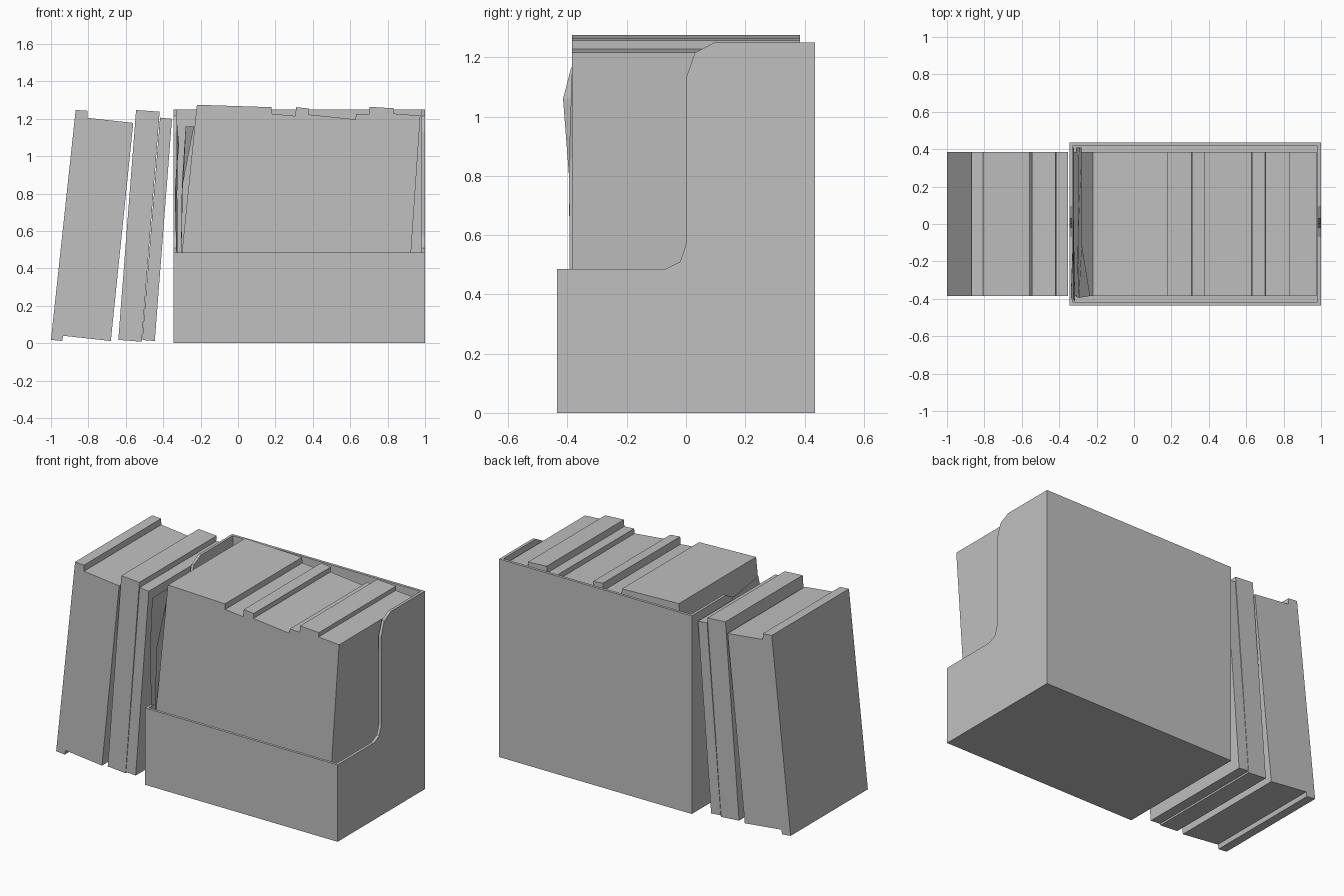
import bpy, bmesh

if "Cube" in bpy.data.objects:
    bpy.data.objects.remove(bpy.data.objects["Cube"], do_unlink=True)

GREY = (0.53, 0.53, 0.53, 1)
mat = bpy.data.materials.new("plain grey")
mat.use_nodes = True
mat.diffuse_color = GREY
mat.node_tree.nodes["Principled BSDF"].inputs["Base Color"].default_value = GREY


def finish(name, bm):
    bmesh.ops.recalc_face_normals(bm, faces=bm.faces)
    mesh = bpy.data.meshes.new(name)
    bm.to_mesh(mesh)
    bm.free()
    mesh.materials.append(mat)
    obj = bpy.data.objects.new(name, mesh)
    bpy.context.collection.objects.link(obj)
    return obj


def prism(name, outline, lo, hi, axis):
    """Extrude an outline along x (outline in y, z) or y (outline in x, z)."""
    bm = bmesh.new()
    if axis == "x":
        verts = [bm.verts.new((lo, a, b)) for a, b in outline]
        step = (hi - lo, 0, 0)
    else:
        verts = [bm.verts.new((a, lo, b)) for a, b in outline]
        step = (0, hi - lo, 0)
    face = bm.faces.new(verts)
    new = bmesh.ops.extrude_face_region(bm, geom=[face])["geom"]
    bmesh.ops.translate(bm, vec=step,
                        verts=[g for g in new if isinstance(g, bmesh.types.BMVert)])
    return finish(name, bm)


def sheet(name, rows):
    """Loose creased paper from rows of points."""
    bm = bmesh.new()
    grid = [[bm.verts.new(p) for p in row] for row in rows]
    for r, s in zip(grid, grid[1:]):
        for i in range(len(r) - 1):
            bm.faces.new((r[i], r[i + 1], s[i + 1]))
            bm.faces.new((r[i], s[i + 1], s[i]))
    return finish(name, bm)


# Open file box: side profile with a cut-away front, hollowed out
side = [(-0.435, 0), (0.435, 0), (0.435, 1.25), (0.095, 1.25), (0.03, 1.215),
        (0, 1.13), (0, 0.57), (-0.02, 0.51), (-0.07, 0.485), (-0.435, 0.485)]
box = prism("file_box", side, -0.345, 1.0, "x")
hollow = [(-0.418, 0.02), (0.418, 0.02), (0.418, 1.5), (-0.418, 1.5)]
cutter = prism("box_cutter", hollow, -0.328, 0.982, "x")
cutter.hide_render = True
mod = box.modifiers.new("hollow", "BOOLEAN")
mod.operation = "DIFFERENCE"
mod.solver = "EXACT"
mod.object = cutter
bpy.context.view_layer.objects.active = box
bpy.ops.object.modifier_apply(modifier=mod.name)
bpy.data.objects.remove(cutter, do_unlink=True)

# Row of books inside the box, with stepped tops
D = 0.385
books = [(-0.32, 0.03), (0.89, 0.03), (0.925, 0.485), (0.975, 1.217),
         (0.832, 1.228), (0.834, 1.256), (0.703, 1.264), (0.70, 1.222),
         (0.632, 1.226), (0.628, 1.197), (0.377, 1.223), (0.379, 1.255),
         (0.31, 1.262), (0.307, 1.215), (0.18, 1.227), (0.178, 1.262),
         (-0.22, 1.275), (-0.30, 0.485)]
prism("boxed_books", books, -D, D, "y")

# Books leaning outside against the box
leaning = {
    "thick_leaning_book": [(-0.935, 0.04), (-0.68, 0.012), (-0.56, 1.178),
                           (-0.805, 1.205), (-0.806, 1.243), (-0.868, 1.247),
                           (-1.0, 0.018), (-0.94, 0.012)],
    "middle_leaning_book": [(-0.64, 0.018), (-0.515, 0.008), (-0.419, 1.238),
                            (-0.545, 1.247)],
    "thin_leaning_book": [(-0.512, 0.017), (-0.445, 0.012), (-0.353, 1.2),
                          (-0.417, 1.206)],
}
for name, outline in leaning.items():
    prism(name, outline, -D, D, "y")

# Loose bent papers between the box wall and the books
sheet("inner_paper", [
    [(-0.31, -0.39, 0.1), (-0.31, -0.1, 0.1), (-0.31, 0.41, 0.1)],
    [(-0.295, -0.395, 0.85), (-0.3, -0.1, 0.85), (-0.295, 0.41, 0.85)],
    [(-0.235, -0.385, 1.16), (-0.28, -0.1, 1.16), (-0.28, 0.41, 1.16)]])
sheet("outer_paper", [
    [(-0.32, -0.39, 0.1), (-0.32, 0, 0.1), (-0.32, 0.41, 0.1)],
    [(-0.338, -0.395, 0.8), (-0.325, 0, 0.8), (-0.325, 0.41, 0.8)],
    [(-0.315, -0.415, 1.06), (-0.322, 0, 1.06), (-0.325, 0.41, 1.06)],
    [(-0.327, -0.388, 1.165), (-0.325, 0, 1.165), (-0.325, 0.41, 1.165)]])
